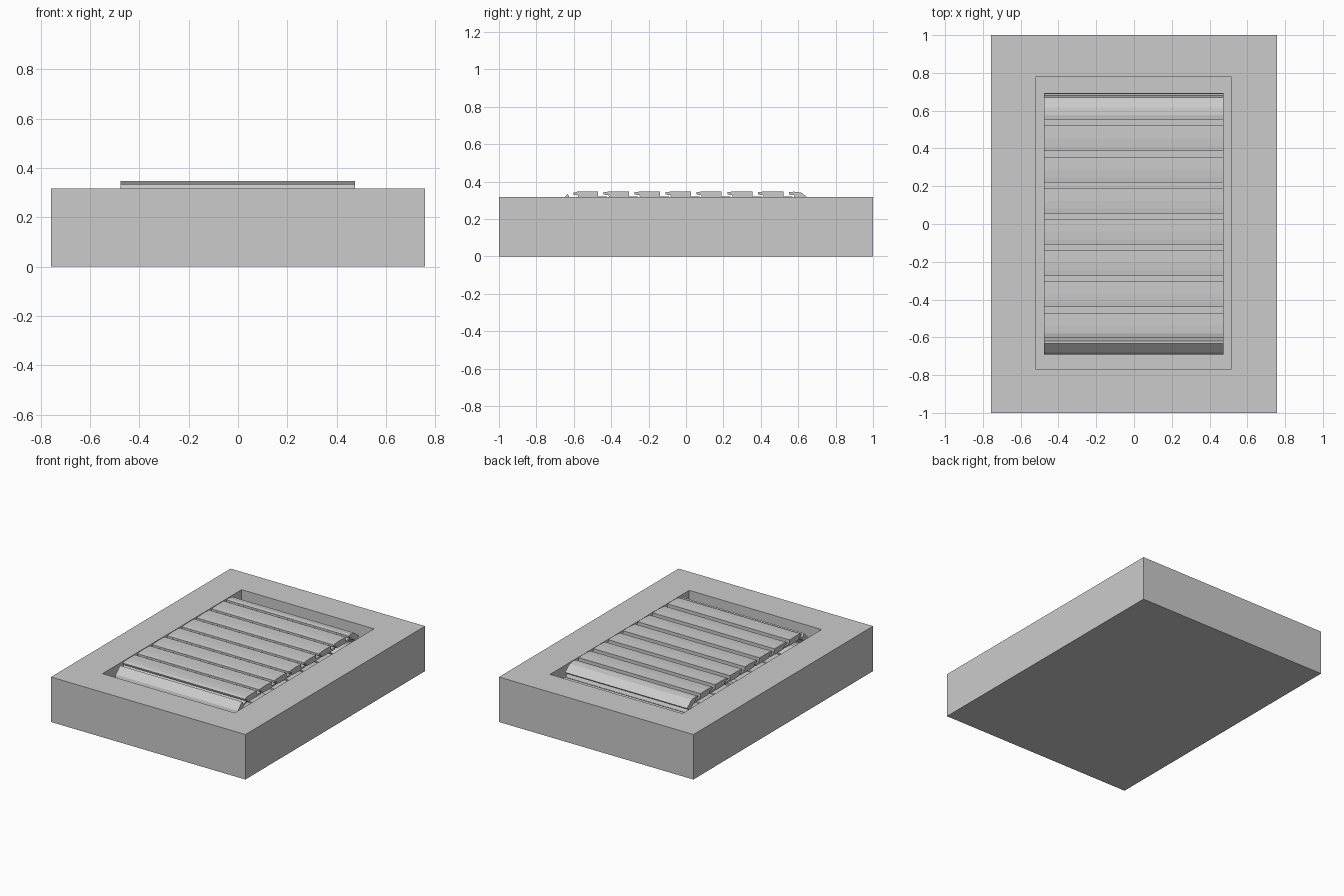
import bpy, bmesh, math

if "Cube" in bpy.data.objects:
    bpy.data.objects.remove(bpy.data.objects["Cube"])

BASE_H = 0.317
FLOOR_Z = 0.09
BELT_TOP = 0.348      # outer surface of the belt
HALF, R = 0.575, 0.12  # straight half length and end radius of the belt loop
PITCH, START = 0.1652, -0.605


def new_object(name, bm):
    bmesh.ops.recalc_face_normals(bm, faces=bm.faces)
    mesh = bpy.data.meshes.new(name)
    bm.to_mesh(mesh)
    bm.free()
    obj = bpy.data.objects.new(name, mesh)
    bpy.context.collection.objects.link(obj)
    return obj


def on_loop(s, h):
    """Map distance s along the belt and height offset h to (y, z)."""
    side = 1 if s >= 0 else -1
    s = abs(s)
    zc = BELT_TOP - R
    if s <= HALF:
        return side * s, BELT_TOP + h
    a = (s - HALF) / R
    if a <= math.pi:
        return side * (HALF + (R + h) * math.sin(a)), zc + (R + h) * math.cos(a)
    return side * (HALF - (s - HALF - math.pi * R)), zc - R - h


# Block with a rectangular pocket sunk into its top
bm = bmesh.new()
bmesh.ops.create_cube(bm, size=1)
for v in bm.verts:
    v.co = (v.co.x * 1.516, v.co.y * 2, (v.co.z + 0.5) * BASE_H)
bm.faces.ensure_lookup_table()
top = max(bm.faces, key=lambda f: f.calc_center_median().z)
bmesh.ops.inset_region(bm, faces=[top], thickness=0.2)
for v in top.verts:
    v.co.x = 0.514 if v.co.x > 0 else -0.518
    v.co.y = 0.78 if v.co.y > 0 else -0.77
wall = bmesh.ops.extrude_discrete_faces(bm, faces=[top])
for v in wall["faces"][0].verts:
    v.co.z = FLOOR_Z
new_object("block", bm)

# Interlocking slat cross-section: overhanging lip at one end, tongue at the other
PROFILE = [(0, -0.005), (0.025, -0.002), (0.067, 0), (0.135, -0.001),
           (0.135, -0.028), (0.183, -0.028), (0.183, -0.040), (0.135, -0.042),
           (0.067, -0.042), (0.032, -0.040), (0.025, -0.020), (0, -0.018)]

# Slats bent around the belt loop
for k in range(-5, 13):
    bm = bmesh.new()
    ring = [on_loop(START + k * PITCH + s, h) for s, h in PROFILE]
    face = bm.faces.new([bm.verts.new((-0.477, y, z)) for y, z in ring])
    ext = bmesh.ops.extrude_face_region(bm, geom=[face], use_keep_orig=True)
    for v in ext["geom"]:
        if isinstance(v, bmesh.types.BMVert):
            v.co.x = 0.475
    new_object("belt_slat_%02d" % (k + 6), bm)
